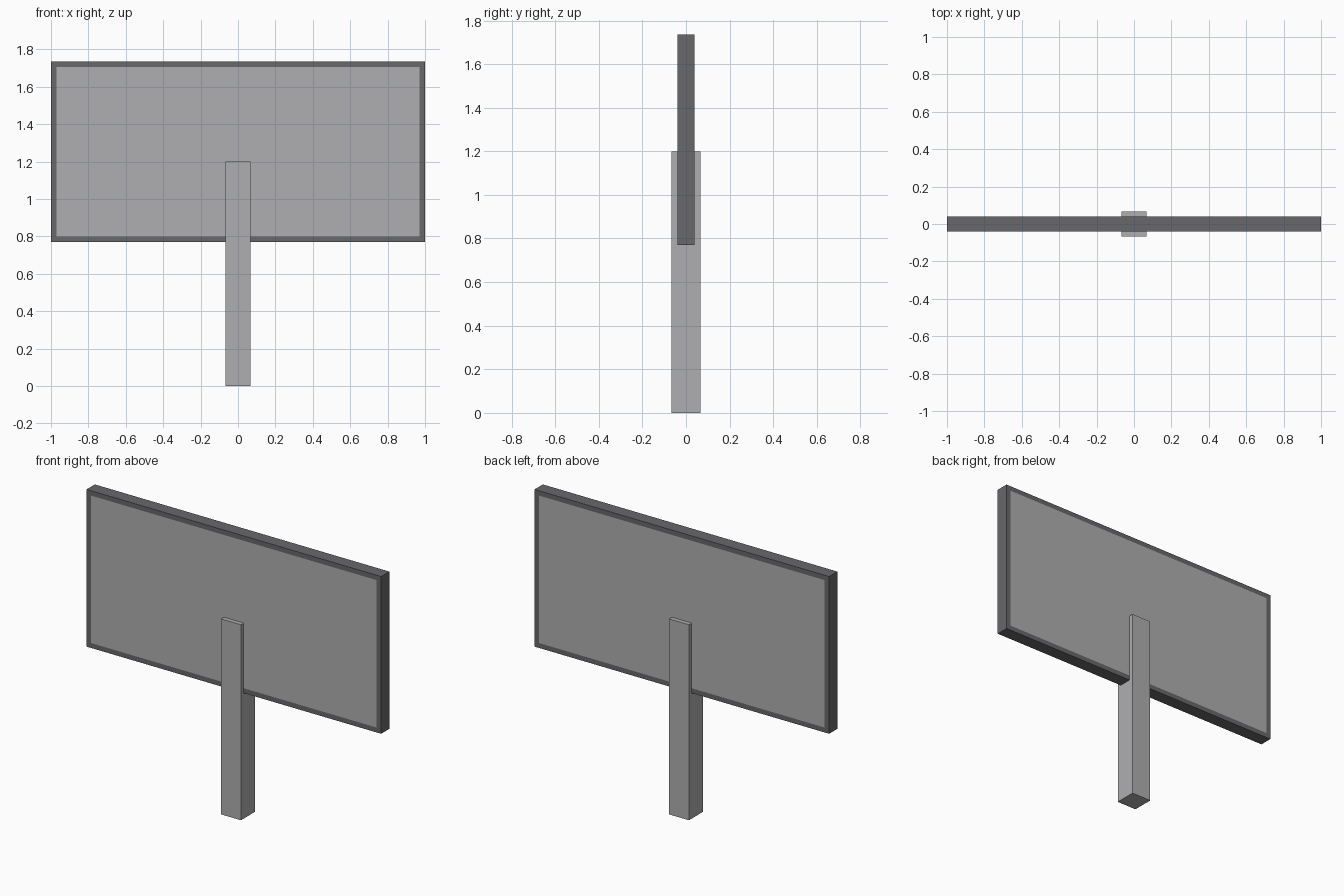
import bpy
import bmesh
from mathutils import Matrix, Vector

cube = bpy.data.objects.get("Cube")
if cube:
    bpy.data.objects.remove(cube, do_unlink=True)


def make_material(name, rgb):
    mat = bpy.data.materials.new(name)
    mat.use_nodes = True
    mat.diffuse_color = (*rgb, 1)
    bsdf = mat.node_tree.nodes["Principled BSDF"]
    bsdf.inputs["Base Color"].default_value = (*rgb, 1)
    bsdf.inputs["Roughness"].default_value = 0.8
    return mat


def make_box(name, low, high, materials, border=0):
    """Box between two corners; a border insets its front and back faces."""
    low, high = Vector(low), Vector(high)
    bm = bmesh.new()
    bmesh.ops.create_cube(bm, size=1)
    bm.transform(Matrix.Translation((low + high) / 2)
                 @ Matrix.Diagonal((*(high - low), 1)))
    bm.normal_update()
    if border:
        panels = [f for f in bm.faces if abs(f.normal.y) > 0.9]
        bmesh.ops.inset_individual(bm, faces=panels, thickness=border,
                                   use_even_offset=True)
        for face in panels:
            face.material_index = 1
    mesh = bpy.data.meshes.new(name)
    bm.to_mesh(mesh)
    bm.free()
    for mat in materials:
        mesh.materials.append(mat)
    obj = bpy.data.objects.new(name, mesh)
    bpy.context.collection.objects.link(obj)
    return obj


light_grey = make_material("light grey", (0.43, 0.43, 0.44))
dark_grey = make_material("dark grey", (0.14, 0.14, 0.148))

# Board with a dark border and edges, light panels on both sides
make_box("sign_board", (-1, -0.04, 0.77), (1, 0.04, 1.735),
         [dark_grey, light_grey], border=0.03)

# Square post running up through the board
make_box("post", (-0.067, -0.067, 0), (0.067, 0.067, 1.2), [light_grey])
